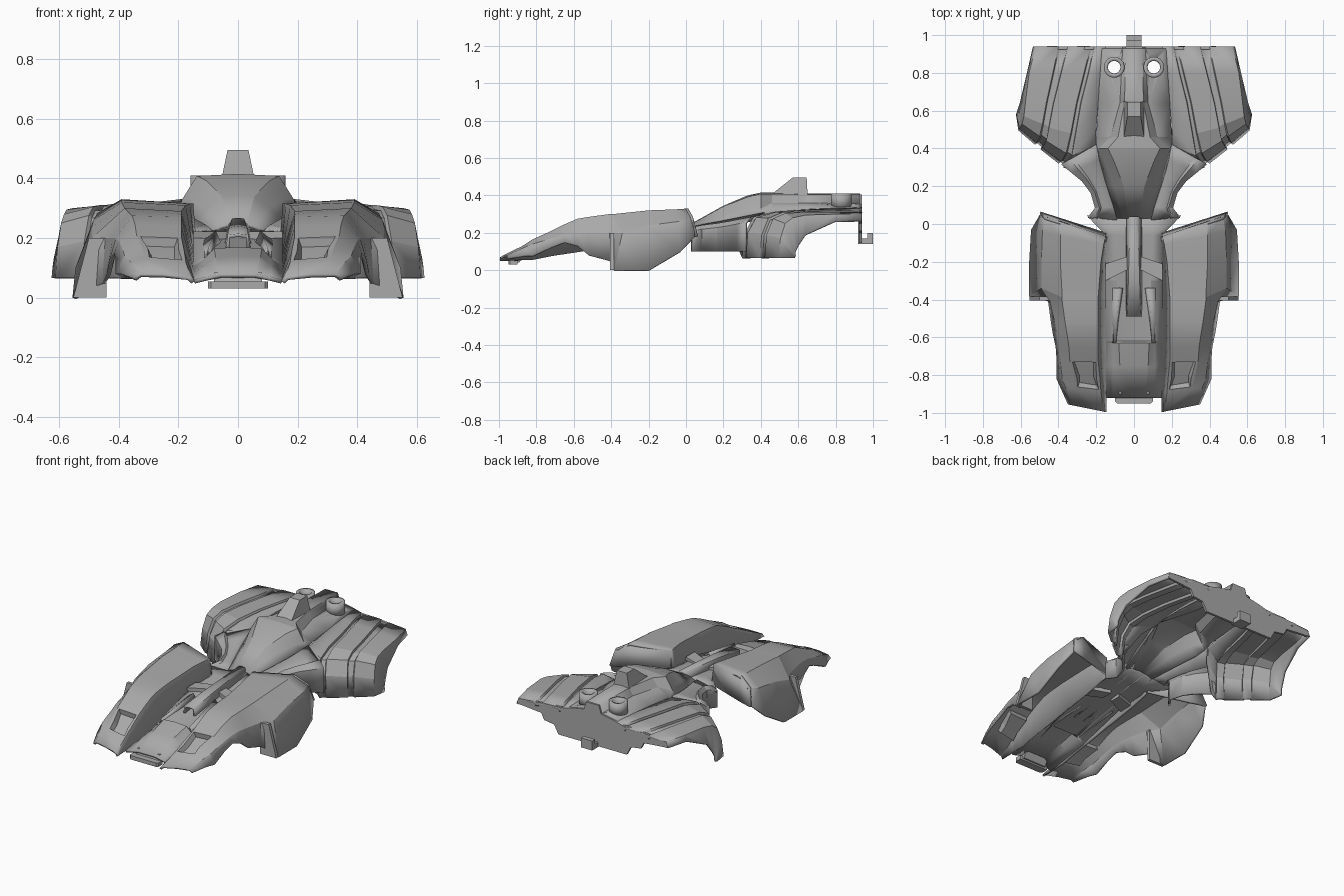
import bpy
import bmesh
from math import radians
from mathutils import Vector

if "Cube" in bpy.data.objects:
    bpy.data.objects.remove(bpy.data.objects["Cube"], do_unlink=True)

GREY = (0.4, 0.4, 0.4, 1.0)
material = bpy.data.materials.new("body_grey")
material.use_nodes = True
material.diffuse_color = GREY
shader = material.node_tree.nodes["Principled BSDF"]
shader.inputs["Base Color"].default_value = GREY
shader.inputs["Roughness"].default_value = 0.6


def finish(name, bm, mirror=False, thickness=0.0):
    """Turn a bmesh into a shaded object, optionally mirrored and thickened."""
    mesh = bpy.data.meshes.new(name)
    bm.to_mesh(mesh)
    bm.free()
    obj = bpy.data.objects.new(name, mesh)
    bpy.context.collection.objects.link(obj)
    mesh.materials.append(material)
    if mirror:
        modifier = obj.modifiers.new("mirror", "MIRROR")
        modifier.use_clip = True
        modifier.merge_threshold = 0.001
    if thickness:
        modifier = obj.modifiers.new("thickness", "SOLIDIFY")
        modifier.thickness = thickness
        modifier.offset = -1
    bpy.ops.object.select_all(action="DESELECT")
    obj.select_set(True)
    bpy.context.view_layer.objects.active = obj
    bpy.ops.object.shade_smooth_by_angle(angle=radians(14))
    return obj


def sheet(rows):
    """Skin a grid of points; normals point upward and outward."""
    bm = bmesh.new()
    grid = [[bm.verts.new(p) for p in row] for row in rows]
    columns = [[] for _ in grid[0][1:]]
    for near, far in zip(grid, grid[1:]):
        for j, column in enumerate(columns):
            column.append(bm.faces.new((near[j], near[j + 1], far[j + 1], far[j])))
    bm.normal_update()
    if sum(f.normal.z * f.calc_area() for f in bm.faces) < 0:
        bmesh.ops.reverse_faces(bm, faces=bm.faces[:])
    bm.normal_update()
    return bm, columns


def pairs(values):
    return list(zip(values[::2], values[1::2]))


def section(y, *values, skew=0.0):
    """Cross-section of x, z pairs at one y, slanted by skew."""
    return [(x, y + skew * (x - 0.15), z) for x, z in pairs(values)]


def prism(name, outline, axis, start, end, mirror=False):
    """Extrude an outline along the chosen axis."""
    bm = bmesh.new()

    def place(a, b, depth):
        return (depth, a, b) if axis == "x" else (a, depth, b) if axis == "y" else (a, b, depth)

    low = [bm.verts.new(place(a, b, start)) for a, b in outline]
    high = [bm.verts.new(place(a, b, end)) for a, b in outline]
    bm.faces.new(low)
    bm.faces.new(high)
    for i in range(len(low)):
        bm.faces.new((low[i - 1], low[i], high[i], high[i - 1]))
    bmesh.ops.recalc_face_normals(bm, faces=bm.faces[:])
    return finish(name, bm, mirror)


# Front fenders: inner wall, top, shoulder and flared outer side
fender_rows = [
    section(-0.995, .145, .055, .16, .07, .25, .08, .33, .08, .35, .065, skew=0.2),
    section(-0.89, .145, .06, .175, .12, .31, .13, .36, .12, .39, .08, skew=0.1),
    section(-0.82, .145, .06, .18, .155, .32, .165, .38, .14, .41, .08),
    section(-0.72, .145, .08, .19, .205, .34, .21, .39, .17, .41, .125),
    section(-0.65, .145, .09, .19, .24, .345, .245, .40, .19, .415, .15),
    section(-0.58, .145, .1, .19, .27, .355, .275, .41, .2, .43, .13),
    section(-0.52, .145, .11, .19, .28, .365, .285, .42, .2, .44, .08),
    section(-0.41, .145, .13, .19, .29, .38, .3, .445, .2, .455, .05),
    [(.145, -.39, .13), (.19, -.39, .29), (.38, -.39, .3), (.49, -.34, .2), (.555, -.385, 0)],
    section(-0.2, .145, .16, .175, .31, .39, .32, .49, .24, .555, 0),
    section(-0.11, .145, .18, .16, .315, .39, .325, .485, .26, .545, .1, skew=0.2),
    section(-0.065, .14, .19, .15, .315, .39, .33, .47, .285, .5, .18, skew=0.32),
]
bm, columns = sheet(fender_rows)
# Sunken intake on the sloping front of each fender
intake = columns[1][1:3]
bmesh.ops.inset_region(bm, faces=intake, thickness=0.018)
bmesh.ops.inset_region(bm, faces=intake, thickness=0.014, depth=-0.03)
finish("front_fenders", bm, True, 0.014)

# Slanted rear walls of the front fenders and front faces of their flares
back_rows = [
    section(-0.065, .15, .315, .39, .33, .47, .285, skew=0.32),
    section(-0.045, .145, .19, .4, .18, .495, .18, skew=0.32),
]
finish("fender_back_walls", sheet(back_rows)[0], True, 0.014)
prism("flare_faces", pairs([.44, 0, .552, 0, .5, .2, .44, .2]), "y", -0.405, -0.385, True)

# Nose and the sunken floor running back to the canopy
nose_rows = [
    section(-0.92, 0, .08, .06, .08, .11, .07, .15, .06),
    section(-0.75, 0, .14, .075, .135, .11, .11, .15, .085),
    section(-0.63, 0, .17, .08, .165, .11, .135, .15, .1),
    section(-0.62, 0, .145, .06, .145, .1, .15, .15, .11),
    section(-0.3, 0, .19, .05, .19, .09, .2, .15, .2),
    section(-0.06, 0, .225, .05, .22, .1, .22, .15, .21),
    section(0.045, 0, .235, .05, .23, .1, .225, .25, .215),
]
finish("nose", sheet(nose_rows)[0], True, 0.014)
prism("front_lip", pairs([-.1, -.94, -.09, -.95, .09, -.95, .1, -.94, .1, -.9, -.1, -.9]),
      "z", 0.03, 0.055)
prism("front_lip_stem", pairs([-.92, .04, -.89, .04, -.87, .085, -.9, .085]), "x", -0.08, 0.08)

# Raised spine, its side struts and the long wedges beside it
spine_rows = [
    section(-0.49, 0, .215, .035, .21, .042, .15),
    section(-0.3, 0, .24, .03, .235, .045, .18),
    section(0.04, 0, .268, .02, .265, .045, .22),
]
finish("spine", sheet(spine_rows)[0], True, 0.012)
prism("spine_struts", pairs([.03, -.17, .03, -.24, .15, -.3, .15, -.21]), "z", 0.17, 0.222, True)
wedge_rows = [
    section(-0.63, .09, .13, .1, .165, .115, .13),
    section(-0.34, .055, .18, .075, .225, .13, .18),
]
finish("floor_wedges", sheet(wedge_rows)[0], True, 0.01)

# Canopy tapering into the engine cover
canopy_rows = [
    section(0.03, 0, .25, .03, .248, .06, .24, .1, .22),
    section(0.2, 0, .345, .055, .34, .105, .3, .15, .25),
    section(0.33, 0, .4, .105, .392, .155, .33, .185, .27),
    section(0.4, 0, .415, .138, .408, .187, .33, .2, .29),
    section(0.46, 0, .415, .085, .408, .125, .36, .2, .315),
    section(0.64, 0, .41, .05, .405, .075, .36, .19, .328),
    section(0.93, 0, .41, .045, .405, .06, .355, .17, .335),
]
canopy = finish("canopy", sheet(canopy_rows)[0], True, 0.014)

# Holes through the deck below the ring mounts
bm = bmesh.new()
for x in (-0.105, 0.105):
    post = bmesh.ops.create_cone(bm, cap_ends=True, segments=24, radius1=0.033,
                                 radius2=0.033, depth=0.4)
    bmesh.ops.translate(bm, verts=post["verts"], vec=(x, 0.83, 0.37))
cutter = finish("hole_cutter", bm)
cutter.hide_render = True
cut = canopy.modifiers.new("holes", "BOOLEAN")
cut.operation = "DIFFERENCE"
cut.object = cutter
bpy.context.view_layer.objects.active = canopy
for modifier in list(canopy.modifiers):
    bpy.ops.object.modifier_apply(modifier=modifier.name)
bpy.data.objects.remove(cutter, do_unlink=True)

# Ring mounts on the rear deck
bm = bmesh.new()
bmesh.ops.create_cone(bm, segments=24, radius1=0.055, radius2=0.055, depth=0.08)
bmesh.ops.translate(bm, verts=bm.verts[:], vec=(0.105, 0.83, 0.37))
finish("ring_mounts", bm, True, 0.021)

# Roof intake fin
bm = bmesh.new()
base = [bm.verts.new(p) for p in
        [(-.055, .45, .4), (.055, .45, .4), (.055, .65, .4), (-.055, .65, .4)]]
top = [bm.verts.new(p) for p in
       [(-.035, .57, .495), (.035, .57, .495), (.035, .645, .495), (-.035, .645, .495)]]
bm.faces.new(base)
bm.faces.new(top)
for i in range(4):
    bm.faces.new((base[i - 1], base[i], top[i], top[i - 1]))
bmesh.ops.recalc_face_normals(bm, faces=bm.faces[:])
finish("roof_fin", bm)

# Concave waist panels between canopy and rear fenders
waist = pairs([.245, .035, .207, .085, .23, .165, .275, .225, .33, .27, .385, .315])
canopy_line = pairs([.09, .02, .11, .09, .14, .18, .165, .26, .185, .34, .2, .42])
waist_rows = []
for i, ((x, y), (cx, cy)) in enumerate(zip(waist, canopy_line)):
    edge = Vector((x, y, 0.21 + 0.009 * i))
    inner = Vector((cx, cy, 0.23 + 0.016 * i))
    waist_rows.append([(x, y, 0.1), edge, edge.lerp(inner, 0.25) + Vector((0, 0, 0.015)),
                       edge.lerp(inner, 0.35), inner])
finish("waist_panels", sheet(waist_rows)[0], True, 0.014)

# Rear fenders: strips sweep forward, then fold down the slanted front
rear_rows = [
    section(0.94, .15, .338, .21, .322, .23, .32, .35, .318, .4, .312, .52, .302, .535, .265),
    section(0.8, .17, .333, .24, .322, .265, .32, .385, .316, .43, .312, .555, .3, .567, .262),
    section(0.64, .19, .325, .28, .32, .305, .318, .425, .314, .465, .31, .575, .295, .605, .19),
    [(.2, .5, .315), (.31, .47, .312), (.335, .48, .311), (.45, .51, .307),
     (.485, .53, .305), (.583, .57, .28), (.618, .6, .13)],
    [(.2, .42, .3), (.33, .36, .285), (.36, .375, .282), (.465, .44, .278),
     (.5, .465, .276), (.593, .53, .25), (.622, .585, .1)],
    [(.25, .35, .25), (.36, .315, .2), (.385, .33, .2), (.485, .405, .19),
     (.515, .43, .19), (.605, .505, .17), (.624, .585, .08)],
    [(.34, .285, .1), (.375, .3, .066), (.4, .32, .066), (.495, .395, .066),
     (.525, .42, .066), (.612, .495, .066), (.625, .58, .066)],
]
bm, columns = sheet(rear_rows)
# Two recessed grooves follow the strips
for groove in (columns[1], columns[3]):
    bmesh.ops.inset_region(bm, faces=groove, thickness=0.004, depth=-0.014)
finish("rear_fenders", bm, True, 0.016)

# Rear closing panel
half = pairs([.045, .405, .06, .355, .15, .338, .21, .322, .35, .315, .52, .3,
              .53, .265, .36, .25, .34, .21, .27, .2, .24, .145, .05, .145])
left_side = [(-x, z) for x, z in reversed(half)]
prism("rear_panel", half + left_side, "y", 0.925, 0.94)

# Tail hook
prism("tail_hook", pairs([.92, .26, .94, .26, .94, .17, .97, .17, .97, .2, 1, .2, 1, .14, .92, .14]),
      "x", -0.04, 0.04)
